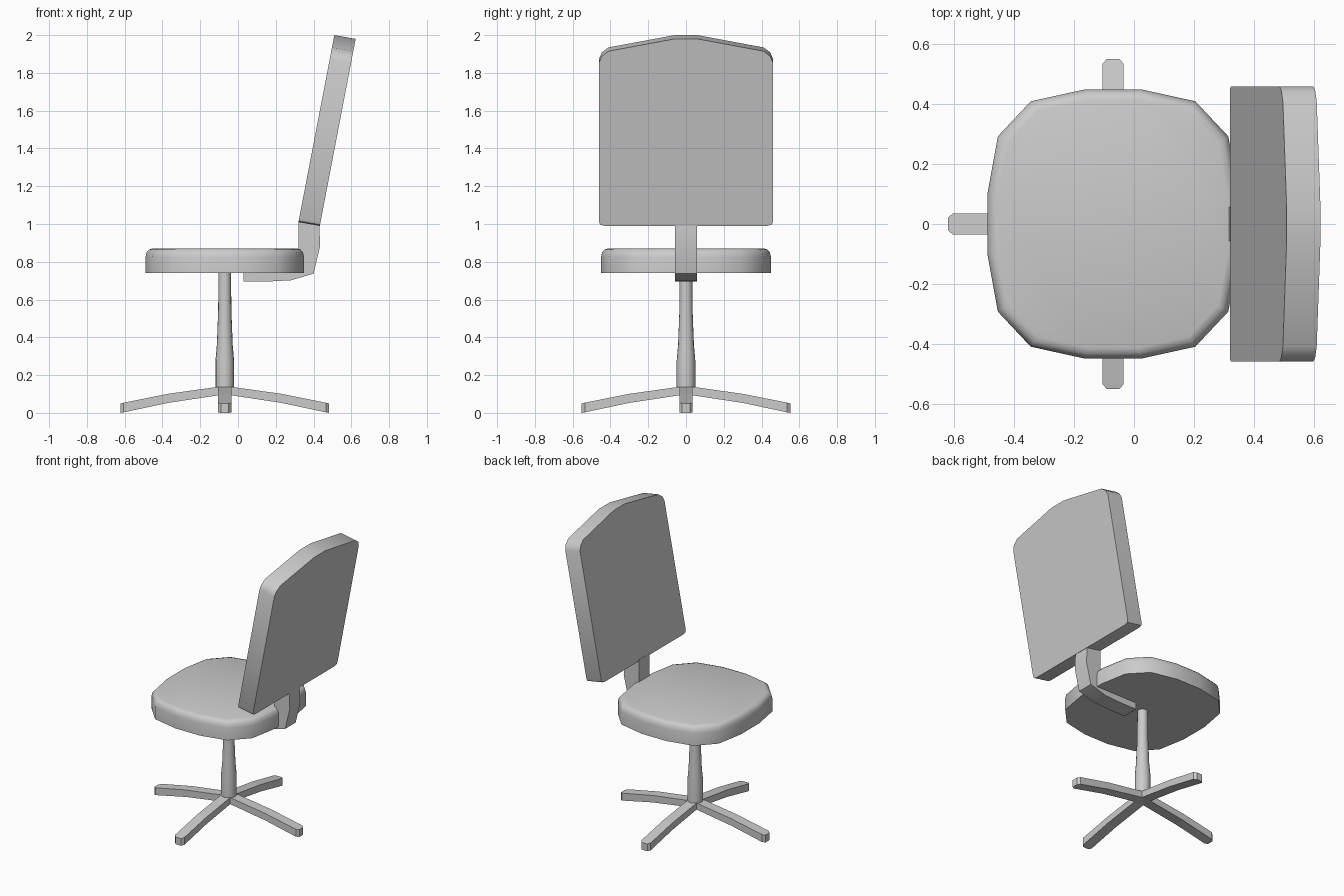
import bpy, bmesh
from math import cos, sin, pi
from mathutils import Vector, Matrix

if "Cube" in bpy.data.objects:
    bpy.data.objects.remove(bpy.data.objects["Cube"])

CX = -0.07  # axis of seat, column and base


def loft(name, rings, smooth=None):
    """Skin equal-length point rings and cap both ends."""
    bm = bmesh.new()
    loops = [[bm.verts.new(p) for p in r] for r in rings]
    n = len(loops[0])
    for a, b in zip(loops, loops[1:]):
        for i in range(n):
            j = (i + 1) % n
            bm.faces.new((a[i], a[j], b[j], b[i]))
    bm.faces.new(loops[0][::-1])
    bm.faces.new(loops[-1])
    bmesh.ops.recalc_face_normals(bm, faces=bm.faces)
    me = bpy.data.meshes.new(name)
    bm.to_mesh(me)
    bm.free()
    ob = bpy.data.objects.new(name, me)
    bpy.context.collection.objects.link(ob)
    if smooth:
        bpy.ops.object.select_all(action='DESELECT')
        ob.select_set(True)
        bpy.context.view_layer.objects.active = ob
        bpy.ops.object.shade_smooth_by_angle(angle=smooth)
    return ob


# Seat: 16-sided cushion with a rounded top rim
quarter = [(0.42, 0.10), (0.385, 0.293), (0.275, 0.41), (0.093, 0.45)]
outline = (quarter + [(-x, y) for x, y in quarter[::-1]]
           + [(-x, -y) for x, y in quarter] + [(x, -y) for x, y in quarter[::-1]])
seat_levels = [(0.74, 0), (0.825, 0), (0.85, 0.006), (0.864, 0.018), (0.87, 0.036)]
loft("seat", [[(CX + x * (1 - d / 0.42), y * (1 - d / 0.45), z) for x, y in outline]
              for z, d in seat_levels], 0.75)

# Column: turned, widening towards the base
column = [(0.12, 0.049), (0.28, 0.049), (0.36, 0.042), (0.54, 0.035), (0.745, 0.033)]
loft("column", [[(CX + r * cos(i * pi / 8), r * sin(i * pi / 8), z) for i in range(16)]
                for z, r in column], 0.6)

# Four base legs: station = distance, half width, bottom, top
stations = [(0, 0.035, 0.095, 0.14), (0.035, 0.035, 0.093, 0.138),
            (0.30, 0.035, 0.053, 0.101), (0.535, 0.035, 0.003, 0.054),
            (0.552, 0.021, 0.0, 0.05)]
for k in range(4):
    turn = Matrix.Translation((CX, 0, 0)) @ Matrix.Rotation(k * pi / 2, 4, 'Z')
    loft(f"leg_{k + 1}", [[turn @ Vector(p) for p in
                           ((d, -w, b), (d, w, b), (d, w, t), (d, -w, t))]
                          for d, w, b, t in stations])

# Bracket joining the seat underside to the backrest
bracket = [(0.03, 0.695), (0.15, 0.695), (0.28, 0.702), (0.40, 0.737), (0.435, 0.885),
           (0.43, 1.0), (0.32, 1.02), (0.32, 0.88), (0.30, 0.80), (0.24, 0.76), (0.03, 0.745)]
loft("bracket", [[(x, y, z) for x, z in bracket] for y in (-0.057, 0.057)], 0.6)

# Backrest: tilted slab with a peaked top and clipped corners
half = [(0.43, 1.01), (0.453, 1.016), (0.46, 1.03), (0.46, 1.875),
        (0.446, 1.908), (0.41, 1.935), (0.06, 2.0)]
shape = half + [(-y, z) for y, z in half[::-1]]
loft("backrest", [[(0.32 + dx + (z - 1.01) * 0.19 / 0.99, y, z + dz) for y, z in shape]
                  for dx, dz in ((0, 0), (0.113, -0.02))], 0.6)
